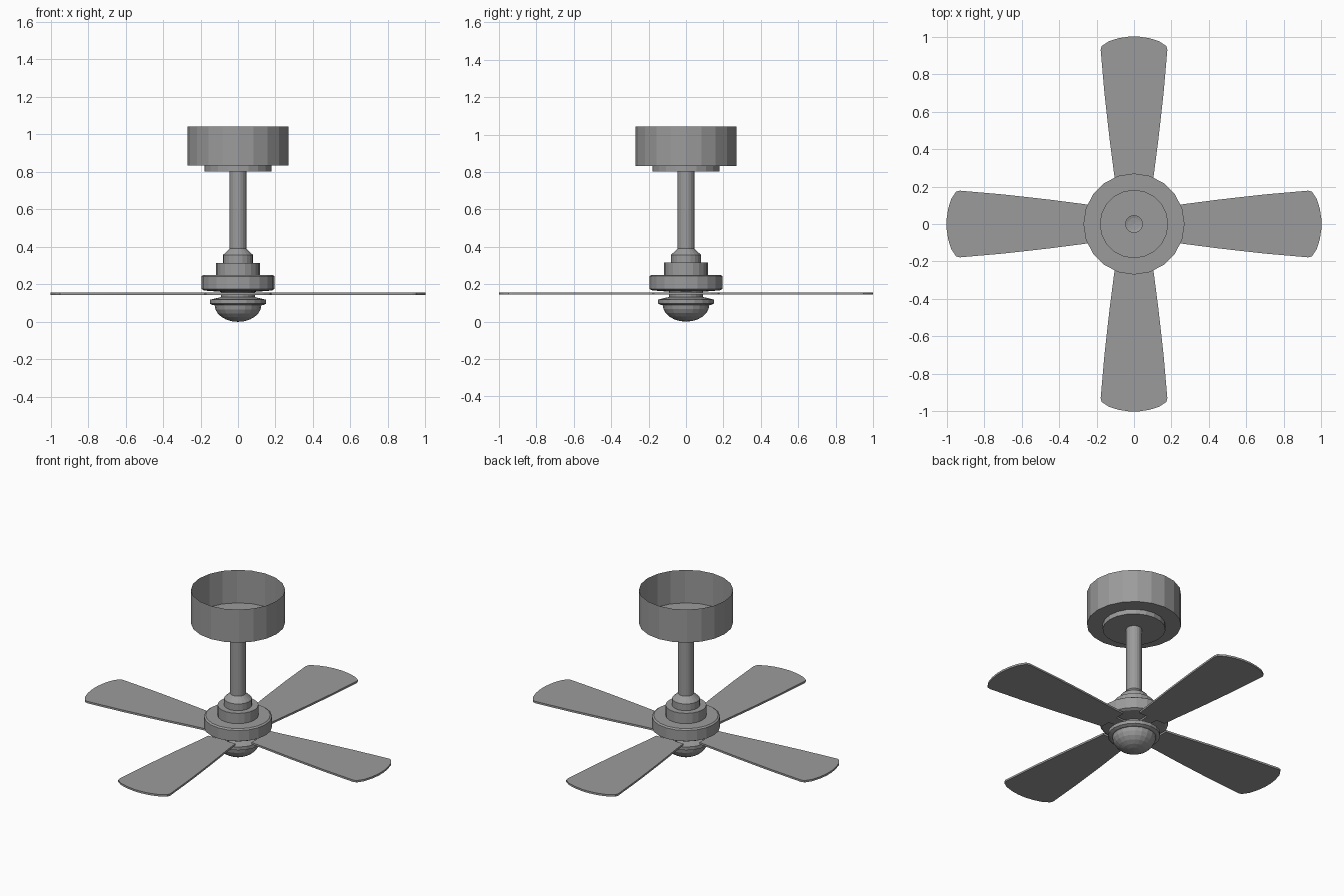
import bpy, bmesh
from math import cos, sin, radians, tau

if "Cube" in bpy.data.objects:
    bpy.data.objects.remove(bpy.data.objects["Cube"], do_unlink=True)

GREY = 0.33
metal = bpy.data.materials.new("plain_grey")
metal.use_nodes = True
metal.diffuse_color = (GREY, GREY, GREY, 1)
metal.node_tree.nodes["Principled BSDF"].inputs["Base Color"].default_value = (GREY, GREY, GREY, 1)


def finish(name, bm):
    bmesh.ops.recalc_face_normals(bm, faces=bm.faces)
    mesh = bpy.data.meshes.new(name)
    bm.to_mesh(mesh)
    bm.free()
    mesh.materials.append(metal)
    obj = bpy.data.objects.new(name, mesh)
    bpy.context.scene.collection.objects.link(obj)
    return obj


def lathe(name, profile, sides=20):
    """Spin (radius, height) points around the z axis."""
    bm = bmesh.new()
    verts = [bm.verts.new((r, 0, z)) for r, z in profile]
    edges = [bm.edges.new(pair) for pair in zip(verts, verts[1:])]
    bmesh.ops.spin(bm, geom=verts + edges, cent=(0, 0, 0), axis=(0, 0, 1),
                   angle=tau, steps=sides, use_duplicate=False)
    bmesh.ops.remove_doubles(bm, verts=bm.verts, dist=0.0005)
    # outward normals on the open sheets
    obj = finish(name, bm)
    return obj


# Open ceiling cup with its stepped collar
lathe("ceiling_cup", [(0.27, 1.042), (0.27, 0.833), (0.18, 0.833), (0.18, 0.803), (0.045, 0.803)])

# Hanging rod
lathe("rod", [(0.045, 0.803), (0.045, 0.39)])

# Stepped motor housing
lathe("motor_housing", [(0.045, 0.39), (0.08, 0.357), (0.08, 0.315), (0.117, 0.315),
                        (0.117, 0.25), (0.185, 0.25), (0.195, 0.243), (0.195, 0.175),
                        (0.18, 0.167), (0.09, 0.16)])

# Neck between housing and lower cap
lathe("neck", [(0.09, 0.16), (0.09, 0.132)])

# Flanged lower cap and dome
dome = [(0.125 * cos(radians(a)), 0.09 - 0.09 * sin(radians(a))) for a in range(0, 91, 15)]
lathe("lower_cap", [(0.09, 0.132), (0.15, 0.118), (0.15, 0.097), (0.135, 0.09)] + dome)

# Four flat blades: half outline as (distance, half width), mirrored
HALF = [(0.085, 0.03), (0.16, 0.035), (0.16, 0.094), (0.25, 0.104), (0.45, 0.13), (0.7, 0.158),
        (0.93, 0.178), (0.95, 0.172), (0.975, 0.135), (0.992, 0.08), (1.0, 0.025)]
OUTLINE = HALF + [(d, -w) for d, w in reversed(HALF)]
for i, side in enumerate(("left", "back", "right", "front")):
    bm = bmesh.new()
    face = bm.faces.new([bm.verts.new((d, w, 0.144)) for d, w in OUTLINE])
    top = bmesh.ops.extrude_face_region(bm, geom=[face])
    bmesh.ops.translate(bm, vec=(0, 0, 0.012),
                        verts=[v for v in top["geom"] if isinstance(v, bmesh.types.BMVert)])
    blade = finish(side + "_blade", bm)
    blade.rotation_euler.z = i * tau / 4
